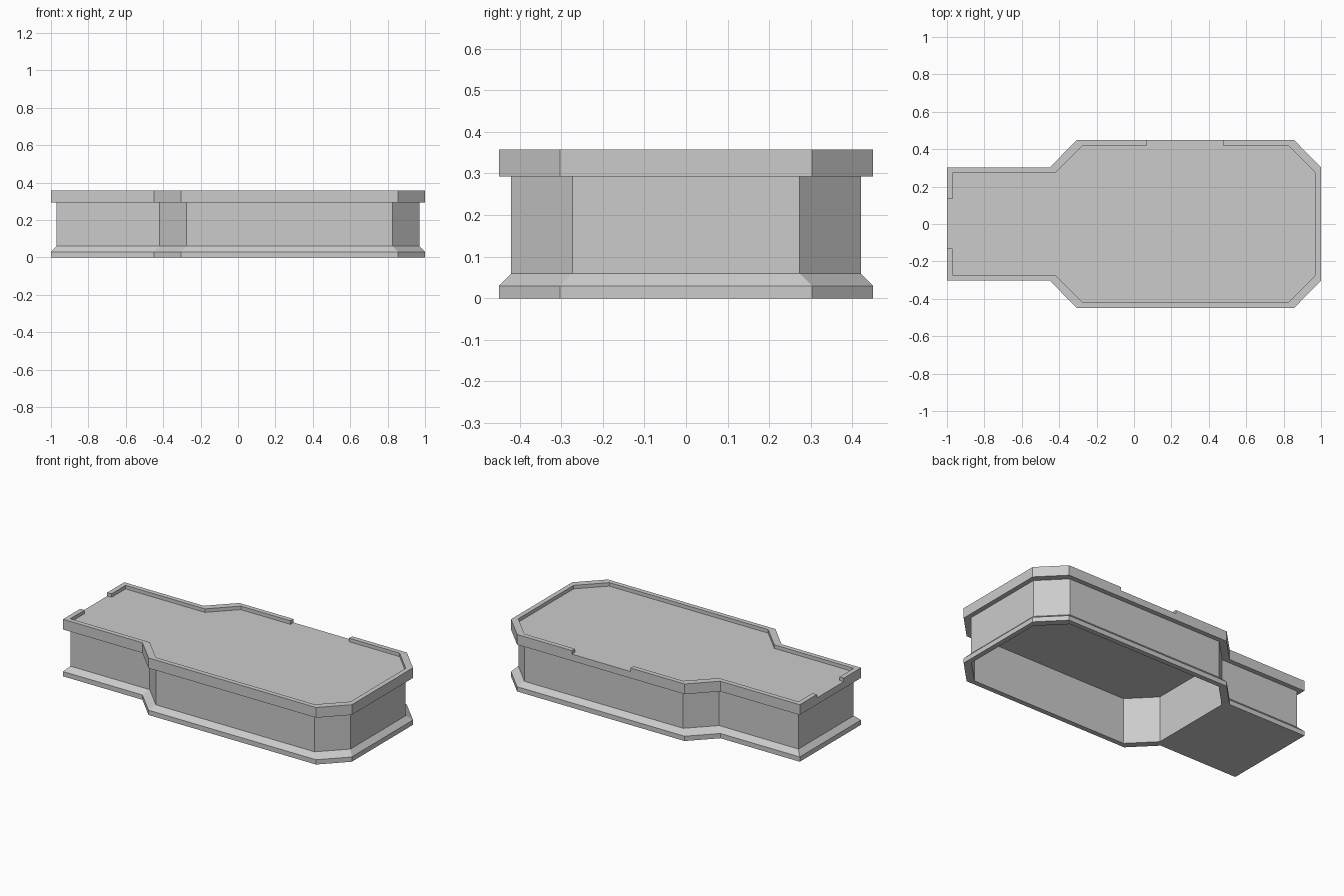
import bpy, bmesh

if "Cube" in bpy.data.objects:
    bpy.data.objects.remove(bpy.data.objects["Cube"])


def outline(d):
    """Plan outline moved inwards by d, counter-clockwise from the stem's front corner."""
    half = [(-1 + d, -0.303 + d), (-0.45 + d, -0.303 + d), (-0.305 + d, -0.45 + d),
            (0.855 - d, -0.45 + d), (1 - d, -0.303 + d)]
    return half + [(x, -y) for x, y in reversed(half)]


def ring(bm, pts, z):
    return [bm.verts.new((x, y, z)) for x, y in pts]


def bridge(bm, a, b, closed=True):
    n = len(a)
    for i in range(n if closed else n - 1):
        j = (i + 1) % n
        bm.faces.new((a[i], a[j], b[j], b[i]))


def finish(bm, name):
    bmesh.ops.recalc_face_normals(bm, faces=bm.faces)
    mesh = bpy.data.meshes.new(name)
    bm.to_mesh(mesh)
    bm.free()
    bpy.context.collection.objects.link(bpy.data.objects.new(name, mesh))


T = 0.03          # depth of the recessed wall and width of the rim
DECK, TOP = 0.335, 0.357

# Platform body: sloped plinth, recessed wall, overhanging deck
bm = bmesh.new()
profile = [(0, 0), (0, 0.03), (T, 0.06), (T, 0.293), (0, 0.293), (0, DECK)]
rings = [ring(bm, outline(d), z) for d, z in profile]
for a, b in zip(rings, rings[1:]):
    bridge(bm, a, b)
bm.faces.new(rings[-1])

# Underside: hollow below the wide part, closed below the stem
cavity = outline(T + 0.002)[1:9]
low, high = ring(bm, cavity, 0), ring(bm, cavity, 0.291)
bridge(bm, low, high)
bm.faces.new(high)
o = rings[0]
bridge(bm, o[1:9], low, closed=False)
bm.faces.new((o[9], o[0], o[1], low[0], low[7], o[8]))
finish(bm, "platform_body")


# Raised rim in two runs, leaving openings at the back and the stem end
def rim(name, outer, inner):
    bm = bmesh.new()
    loops = [ring(bm, outer, DECK), ring(bm, outer, TOP),
             ring(bm, inner, TOP), ring(bm, inner, DECK)]
    for k in range(4):
        bridge(bm, loops[k], loops[(k + 1) % 4], closed=False)
    for end in (0, -1):
        bm.faces.new([l[end] for l in loops])
    finish(bm, name)


out, inn = outline(0), outline(T)
rim("rim_long",
    [(-1, -0.132)] + out[:7] + [(0.475, 0.45)],
    [(-1 + T, -0.132)] + inn[:7] + [(0.475, 0.45 - T)])
rim("rim_short",
    [(0.07, 0.45)] + out[7:] + [(-1, 0.135)],
    [(0.07, 0.45 - T)] + inn[7:] + [(-1 + T, 0.135)])
